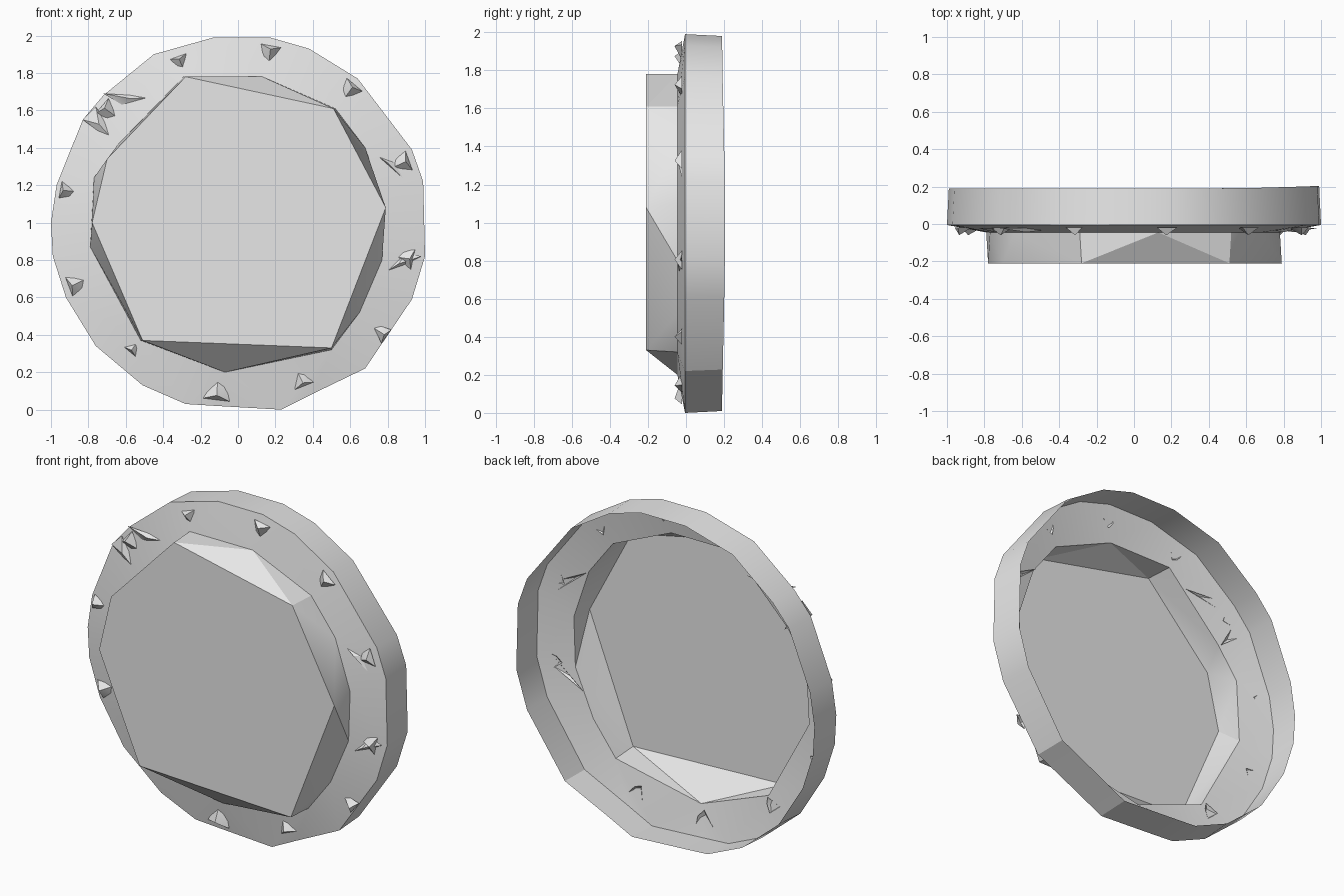
import bpy
import bmesh
from math import atan2, radians
from mathutils import Vector

cube = bpy.data.objects.get("Cube")
if cube:
    bpy.data.objects.remove(cube, do_unlink=True)

grey = bpy.data.materials.new("plain grey")
grey.use_nodes = True
grey.diffuse_color = (0.8, 0.8, 0.8, 1)
grey.node_tree.nodes["Principled BSDF"].inputs["Base Color"].default_value = (0.8, 0.8, 0.8, 1)

CENTRE = Vector((0, 0, 1))


def loop_at(points, y, scale=1.0):
    """Place an (x, z) outline at depth y, ordered by angle about the centre."""
    ordered = sorted(points, key=lambda p: atan2(p[1] - CENTRE.z, p[0]))
    return [Vector((x * scale, y, CENTRE.z + (z - CENTRE.z) * scale)) for x, z in ordered]


def bridge(bm, first, second):
    """Join two outlines with triangles, always taking the shorter diagonal."""
    start = min(range(len(second)), key=lambda k: (second[k] - first[0]).length)
    second = second[start:] + second[:start]
    a = [bm.verts.new(p) for p in first]
    b = [bm.verts.new(p) for p in second]
    na, nb = len(a), len(b)
    i = j = 0
    while i < na or j < nb:
        a0, b0 = a[i % na], b[j % nb]
        a1, b1 = a[(i + 1) % na], b[(j + 1) % nb]
        step_a = (a1.co - b0.co).length <= (b1.co - a0.co).length
        if j == nb or (i < na and step_a):
            bm.faces.new((a0, a1, b0))
            i += 1
        else:
            bm.faces.new((a0, b1, b0))
            j += 1
    return a, b


def finish(name, bm):
    """Turn the bmesh into a shaded object."""
    mesh = bpy.data.meshes.new(name)
    bm.to_mesh(mesh)
    bm.free()
    mesh.materials.append(grey)
    obj = bpy.data.objects.new(name, mesh)
    bpy.context.collection.objects.link(obj)
    bpy.ops.object.select_all(action='DESELECT')
    obj.select_set(True)
    bpy.context.view_layer.objects.active = obj
    bpy.ops.object.shade_smooth_by_angle(angle=radians(28))
    return obj


# Uneven outlines: outer rim, foot of the dial, face of the dial
rim = [(-.13, 1.99), (.17, 1.99), (.38, 1.93), (.64, 1.77), (.93, 1.39),
       (.99, 1.22), (1, .82), (.93, .59), (.68, .22), (.39, .08), (.23, 0),
       (-.12, .02), (-.28, .03), (-.51, .13), (-.76, .34), (-.92, .6),
       (-.99, .82), (-1, 1), (-.97, 1.2), (-.83, 1.55), (-.72, 1.68), (-.45, 1.9)]
foot = [(-.29, 1.78), (.13, 1.78), (.52, 1.61), (.68, 1.4), (.78, 1.1),
        (.77, .8), (.65, .52), (.5, .32), (-.07, .2), (-.52, .37),
        (-.79, .87), (-.77, 1.24), (-.64, 1.42)]
face = [(-.28, 1.78), (.51, 1.61), (.79, 1.08), (.5, .33), (-.51, .37),
        (-.78, 1), (-.7, 1.34)]

rim_back = loop_at(rim, 0.19, 0.99)
for p in rim_back:
    p.y += 0.015 * max(0, p.x) ** 4
rim_front = loop_at(rim, -0.005)
foot_loop = loop_at(foot, -0.045)
face_loop = loop_at(face, -0.21)

# Outer wall, open at the back
bm = bmesh.new()
bridge(bm, rim_back, rim_front)
finish("rim_wall", bm)

# Sloping ring around the dial
bm = bmesh.new()
bridge(bm, rim_front, foot_loop)
finish("front_ring", bm)

# Raised dial with faceted sides
bm = bmesh.new()
_, cap = bridge(bm, foot_loop, face_loop)
bm.faces.new(cap)
finish("raised_dial", bm)

# Hour marks: small shards pointing at the centre (x, z, size)
marks = [(-.31, 1.86, .05), (.17, 1.91, .06), (.6, 1.71, .06), (.88, 1.32, .06),
         (.9, .81, .06), (.77, .41, .05), (.34, .16, .06), (-.11, .1, .08),
         (-.56, .33, .05), (-.87, .67, .06), (-.92, 1.17, .05), (-.7, 1.6, .06)]
bm = bmesh.new()
for x, z, size in marks:
    mid = Vector((x, -0.02, z))
    out = (mid - CENTRE)
    out.y = 0
    out.normalize()
    side = Vector((-out.z, 0, out.x))
    base = [mid + out * size * u + side * size * v
            for u, v in ((.6, -.9), (.6, .9), (-.5, .5), (-1, -.1))]
    verts = [bm.verts.new(p) for p in base]
    tip = bm.verts.new(mid + out * size * 0.3 + Vector((0, -0.04, 0)))
    for k in range(4):
        bm.faces.new((verts[k], verts[(k + 1) % 4], tip))
finish("hour_marks", bm)

# Long creases running from the rim to the dial
creases = [((-.83, 1.55), (-.64, 1.41), (-.76, 1.62)),
           ((-.72, 1.69), (-.62, 1.63), (-.39, 1.67)),
           ((.68, 1.4), (.88, 1.24), (.84, 1.32)),
           ((.7, .68), (.98, .82), (.9, .84))]
bm = bmesh.new()
for crease in creases:
    verts = [bm.verts.new((x, -0.022, z)) for x, z in crease]
    middle = sum((v.co for v in verts), Vector()) / 3
    tip = bm.verts.new(middle + Vector((0, -0.022, 0)))
    for k in range(3):
        bm.faces.new((verts[k], verts[(k + 1) % 3], tip))
    bmesh.ops.recalc_face_normals(bm, faces=bm.faces[:])
finish("ring_creases", bm)
